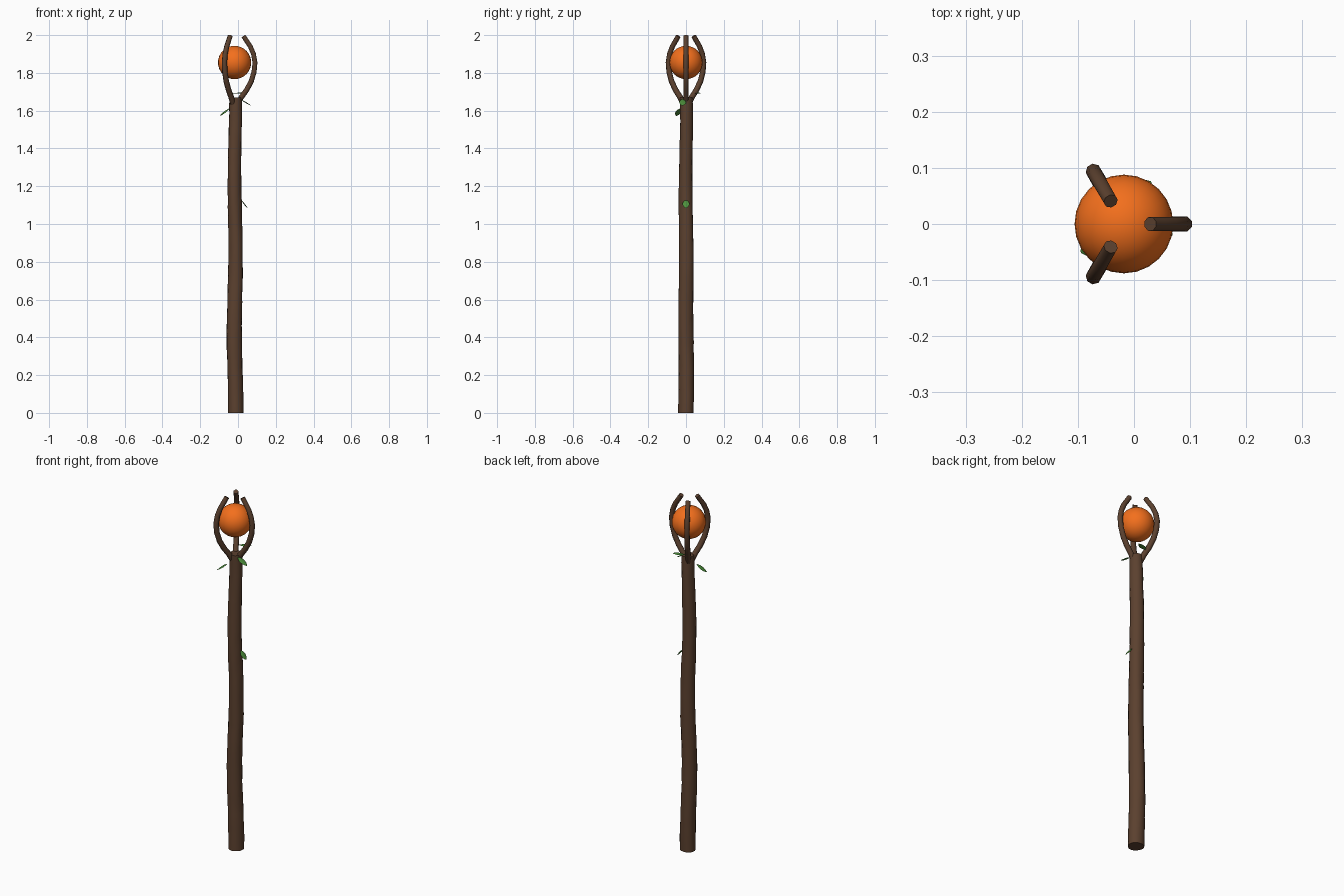
import bpy, bmesh, random
from math import sin, cos, pi, radians
from mathutils import Vector, Matrix

if "Cube" in bpy.data.objects:
    bpy.data.objects.remove(bpy.data.objects["Cube"])

random.seed(4)
CX = -0.018  # axis of the head


def material(name, rgb):
    m = bpy.data.materials.new(name)
    m.diffuse_color = (*rgb, 1)
    m.use_nodes = True
    m.node_tree.nodes["Principled BSDF"].inputs["Base Color"].default_value = m.diffuse_color
    return m


bark = material("bark", (0.105, 0.052, 0.028))
orange = material("orange", (0.9, 0.16, 0.012))
green = material("green", (0.075, 0.28, 0.045))


def finish(bm, name, mat, angle=40):
    bmesh.ops.recalc_face_normals(bm, faces=bm.faces)
    me = bpy.data.meshes.new(name)
    bm.to_mesh(me)
    bm.free()
    ob = bpy.data.objects.new(name, me)
    bpy.context.collection.objects.link(ob)
    me.materials.append(mat)
    bpy.ops.object.select_all(action='DESELECT')
    ob.select_set(True)
    bpy.context.view_layer.objects.active = ob
    bpy.ops.object.shade_smooth_by_angle(angle=radians(angle))
    return ob


def loft(rings):
    """Skin closed rings of points and cap both ends."""
    bm = bmesh.new()
    loops = [[bm.verts.new(p) for p in r] for r in rings]
    n = len(loops[0])
    for a, b in zip(loops, loops[1:]):
        for i in range(n):
            j = (i + 1) % n
            bm.faces.new((a[i], a[j], b[j], b[i]))
    bm.faces.new(loops[0])
    bm.faces.new(loops[-1])
    return bm


# Shaft: slightly wandering, tapering trunk with rough bark
rows, sides = 40, 16
rings = []
for k in range(rows + 1):
    z = 1.67 * k / rows
    t = k / rows
    cx = -0.016 + 0.004 * cos(z * 7.5)
    cy = 0.002 * sin(z * 9)
    rad = 0.041 - 0.008 * t ** 1.5
    ring = []
    for i in range(sides):
        a = 2 * pi * i / sides
        r = rad + 0.001 * sin(3 * a + 6 * z) + random.uniform(-0.0012, 0.0012)
        ring.append((cx + r * cos(a), cy + r * sin(a), z))
    rings.append(ring)
finish(loft(rings), "shaft", bark)

# Orb held by the prongs
bm = bmesh.new()
bmesh.ops.create_uvsphere(bm, u_segments=24, v_segments=16, radius=0.088,
                          matrix=Matrix.Translation((CX, 0, 1.855)))
finish(bm, "orb", orange)

# Three curved prongs around the orb
path = [Vector((r, 0, z)) for r, z in (
    (0.012, 1.63), (0.035, 1.67), (0.064, 1.71), (0.088, 1.755), (0.103, 1.805),
    (0.108, 1.855), (0.100, 1.90), (0.083, 1.94), (0.063, 1.97), (0.047, 1.995))]
for p in range(3):
    rot = Matrix.Translation((CX, 0, 0)) @ Matrix.Rotation(p * 2 * pi / 3, 4, 'Z')
    rings = []
    for i, c in enumerate(path):
        d = (path[min(i + 1, len(path) - 1)] - path[max(i - 1, 0)]).normalized()
        side = Vector((0, 1, 0))
        out = side.cross(d)
        rad = 0.0155 - 0.0025 * i / (len(path) - 1)
        rings.append([rot @ (c + rad * (out * cos(a) + side * sin(a)))
                      for a in (2 * pi * (s + 0.5) / 8 for s in range(8))])
    finish(loft(rings), f"prong_{p + 1}", bark, 50)

# Leaves: thin pointed ovals from stem to tip
def leaf(name, start, tip, up, width=0.018):
    s, e = Vector(start), Vector(tip)
    d = e - s
    side = d.cross(Vector(up)).normalized()
    nrm = side.cross(d).normalized()
    rings = []
    for k in range(9):
        t = 0.02 + 0.96 * k / 8
        w = width * sin(pi * t) ** 0.75
        c = s + d * t
        rings.append([c + side * w * cos(a) + nrm * 0.14 * w * sin(a)
                      for a in (2 * pi * i / 8 for i in range(8))])
    finish(loft(rings), name, green, 60)


leaf("leaf_left", (-0.045, -0.03, 1.612), (-0.096, -0.05, 1.572), (0, 0, 1))
leaf("leaf_right", (0.01, -0.018, 1.662), (0.070, -0.018, 1.626), (0, 0, 1))
leaf("leaf_back", (-0.032, 0.052, 1.692), (0.032, 0.075, 1.694), (0, 0, 1), 0.014)
leaf("leaf_low", (0.016, 0, 1.128), (0.051, 0, 1.083), (0, 0, 1))
